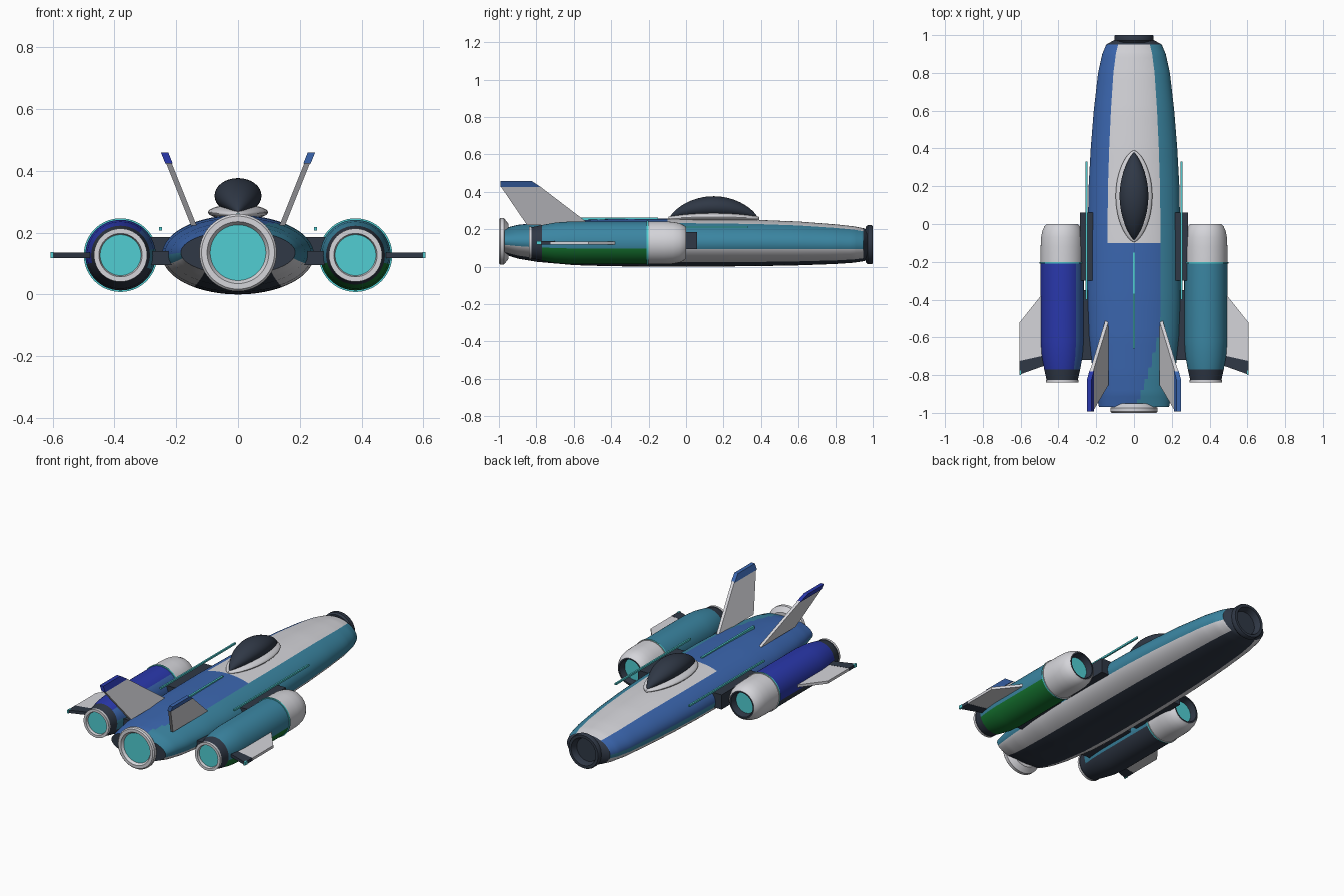
import bpy, bmesh, math
from mathutils import Vector

cube = bpy.data.objects.get("Cube")
if cube:
    bpy.data.objects.remove(cube, do_unlink=True)


def material(name, rgb):
    m = bpy.data.materials.new(name)
    m.use_nodes = True
    col = [c ** 2.2 for c in rgb] + [1]
    m.diffuse_color = col
    m.node_tree.nodes["Principled BSDF"].inputs["Base Color"].default_value = col
    return m


WHITE, CHARCOAL, TEAL, BLUE, NAVY, GREEN, CYAN = range(7)
MATS = [material("hull white", (.83, .83, .85)),
        material("charcoal", (.20, .23, .28)),
        material("teal", (.24, .52, .63)),
        material("mid blue", (.24, .40, .68)),
        material("deep blue", (.18, .23, .67)),
        material("green", (.11, .45, .20)),
        material("glow cyan", (.32, .80, .82))]


def finish(name, bm, smooth=True):
    bmesh.ops.recalc_face_normals(bm, faces=bm.faces)
    mesh = bpy.data.meshes.new(name)
    bm.to_mesh(mesh)
    bm.free()
    for m in MATS:
        mesh.materials.append(m)
    obj = bpy.data.objects.new(name, mesh)
    bpy.context.collection.objects.link(obj)
    if smooth:
        bpy.ops.object.select_all(action="DESELECT")
        obj.select_set(True)
        bpy.context.view_layer.objects.active = obj
        bpy.ops.object.shade_smooth_by_angle(angle=math.radians(35))
    return obj


def loft(name, sections, rule, x0=0, seg=72, caps=(True, True)):
    """Elliptic sections (y, half width, half height, centre z); rule(i, angle, y) picks colour."""
    bm = bmesh.new()
    rings = []
    for y, w, h, zc in sections:
        rings.append([bm.verts.new((x0 + w * math.cos(math.tau * k / seg), y,
                                    zc + h * math.sin(math.tau * k / seg))) for k in range(seg)])
    for i, (a, b) in enumerate(zip(rings, rings[1:])):
        ymid = (sections[i][0] + sections[i + 1][0]) / 2
        for k in range(seg):
            n = (k + 1) % seg
            f = bm.faces.new((a[k], a[n], b[n], b[k]))
            angle = 360 * (k + .5) / seg
            f.material_index = rule(i, angle if angle < 180 else angle - 360, ymid)
    last = len(sections) - 1
    for use, ring, i, y in ((caps[0], rings[0], -1, sections[0][0]),
                            (caps[1], rings[-1], last, sections[-1][0])):
        if use:
            bm.faces.new(ring).material_index = rule(i, 0, y)
    return finish(name, bm)


def lathe(name, profile, rule, x0=0, zc=.127, **kw):
    return loft(name, [(y, r, r, zc) for y, r in profile], rule, x0, **kw)


def plate(name, points, thick, colour):
    """Flat outline given thickness along a vector, centred on the outline."""
    bm = bmesh.new()
    t = Vector(thick) / 2
    a = [bm.verts.new(Vector(p) - t) for p in points]
    b = [bm.verts.new(Vector(p) + t) for p in points]
    bm.faces.new(a)
    bm.faces.new(b)
    for k in range(len(a)):
        n = (k + 1) % len(a)
        bm.faces.new((a[k], a[n], b[n], b[k]))
    for f in bm.faces:
        f.material_index = colour
    return finish(name, bm, False)


def box(name, x, y, z, colour):
    pts = [(x[0], y[0], sum(z) / 2), (x[1], y[0], sum(z) / 2),
           (x[1], y[1], sum(z) / 2), (x[0], y[1], sum(z) / 2)]
    return plate(name, pts, (0, 0, z[1] - z[0]), colour)


# Fuselage: one loft, striped around its section
keys = [(-.97, .185, .07, .135), (-.9, .2, .09, .133), (-.8, .217, .104, .13),
        (-.6, .238, .12, .128), (-.4, .246, .126, .128), (-.1, .246, .128, .128),
        (.2, .24, .126, .127), (.4, .229, .123, .126), (.6, .213, .117, .124),
        (.8, .19, .106, .12), (.9, .168, .097, .118), (.95, .147, .088, .117),
        (.974, .105, .08, .117)]
hull = []
for a, b in zip(keys, keys[1:]):
    hull += [tuple(p + (q - p) * s / 5 for p, q in zip(a, b)) for s in range(5)]
hull.append(keys[-1])


def hull_colour(i, a, y):
    if i == -1 or y > .95 or -125 < a < -55:
        return CHARCOAL
    if -165 < a < -15 or (y > -.1 and abs(a - 90) < 35):
        return WHITE
    edge = 55 + 30 * min(1, max(0, (-.5 - y) / .45)) ** 1.5
    return TEAL if a < edge else BLUE


loft("fuselage", hull, hull_colour, caps=(True, False))

# Nose intake ring and main exhaust
lathe("nose_intake", [(.962, .095), (.972, .104), (.994, .104), (1, .1), (1, .084),
                      (.98, .075), (.93, .065)], lambda i, a, y: CHARCOAL, zc=.117)
lathe("main_exhaust", [(-.95, .095), (-.966, .115), (-.974, .125), (-.993, .125), (-1, .118),
                       (-1, .1), (-.985, .09)],
      lambda i, a, y: CYAN if i == 6 else WHITE, zc=.135)


# Canopy and its rim: lens-shaped lofts
def lens(name, width, power, shape, colour, y0, y1):
    rows = []
    for k in range(33):
        t = -math.cos(math.pi * (.02 + .96 * k / 32))
        low, high = shape(1 - t * t)
        rows.append(((y0 + y1) / 2 + t * (y1 - y0) / 2, width * (1 - t * t) ** power,
                     (high - low) / 2, (high + low) / 2))
    loft(name, rows, lambda i, a, y: colour, seg=32)


lens("canopy_glass", .076, .85, lambda u: (.262, .264 + .112 * u ** .75), CHARCOAL, -.085, .38)
lens("canopy_rim", .097, .65, lambda u: (.25 - .01 * u, .266 + .025 * u), WHITE, -.095, .39)

# Dorsal strip
box("dorsal_strip", (-.006, .006), (-.66, -.15), (.235, .262), CYAN)

pod_profile = [(-.04, .066), (-.02, .07), (0, .074), (0, .082), (-.012, .094), (-.035, .105),
               (-.07, .112), (-.12, .114), (-.2, .114), (-.2, .119), (-.21, .119), (-.21, .114),
               (-.62, .114), (-.7, .108), (-.77, .095), (-.825, .083), (-.825, .086),
               (-.84, .086), (-.84, .07), (-.825, .066)]


def pod_colour(side):
    def rule(i, a, y):
        if i in (-1, 9, 10, 19):
            return CYAN
        if i < 3 or i in (14, 15):
            return CHARCOAL
        if i < 9 or i > 15:
            return WHITE
        if side > 0:
            return TEAL if -15 < a < 180 or a < -165 else GREEN
        if -165 < a < -25:
            return CHARCOAL
        return TEAL if -25 < a < 10 else BLUE if 10 < a < 50 else NAVY
    return rule


# Parts on both sides
for s, tag in ((1, "left"), (-1, "right")):
    lathe(tag + "_engine_pod", pod_profile, pod_colour(s), x0=s * .38)

    # Pylons and side rods
    box(tag + "_front_pylon", (s * .2, s * .285), (-.3, .06), (.095, .185), CHARCOAL)
    box(tag + "_rear_pylon", (s * .2, s * .285), (-.72, -.35), (.095, .14), CHARCOAL)
    box(tag + "_side_rod", (s * .246, s * .256), (-.4, .33), (.206, .217), CYAN)

    # Winglet with dark trailing flap and bright tip
    z = .127
    plate(tag + "_winglet", [(s * x, y, z) for x, y in
          ((.47, -.35), (.605, -.52), (.605, -.725), (.47, -.695))], (0, 0, .016), WHITE)
    plate(tag + "_winglet_flap", [(s * x, y, z) for x, y in
          ((.46, -.693), (.605, -.725), (.605, -.797), (.46, -.745))], (0, 0, .018), CHARCOAL)
    box(tag + "_winglet_tip", (s * .597, s * .607), (-.8, -.775), (.117, .137), CYAN)

    # Canted tail fin with coloured tip
    def fin(y, z):
        return (s * (.15 + (z - .24) * .4), y, z)
    plate(tag + "_tail_fin", [fin(*p) for p in
          ((-.51, .222), (-.78, .428), (-.99, .428), (-.85, .222))], (.018, 0, 0), WHITE)
    plate(tag + "_fin_tip", [fin(*p) for p in
          ((-.775, .424), (-.825, .458), (-.992, .458), (-.992, .424))],
          (.024, 0, 0), BLUE if s > 0 else NAVY)
